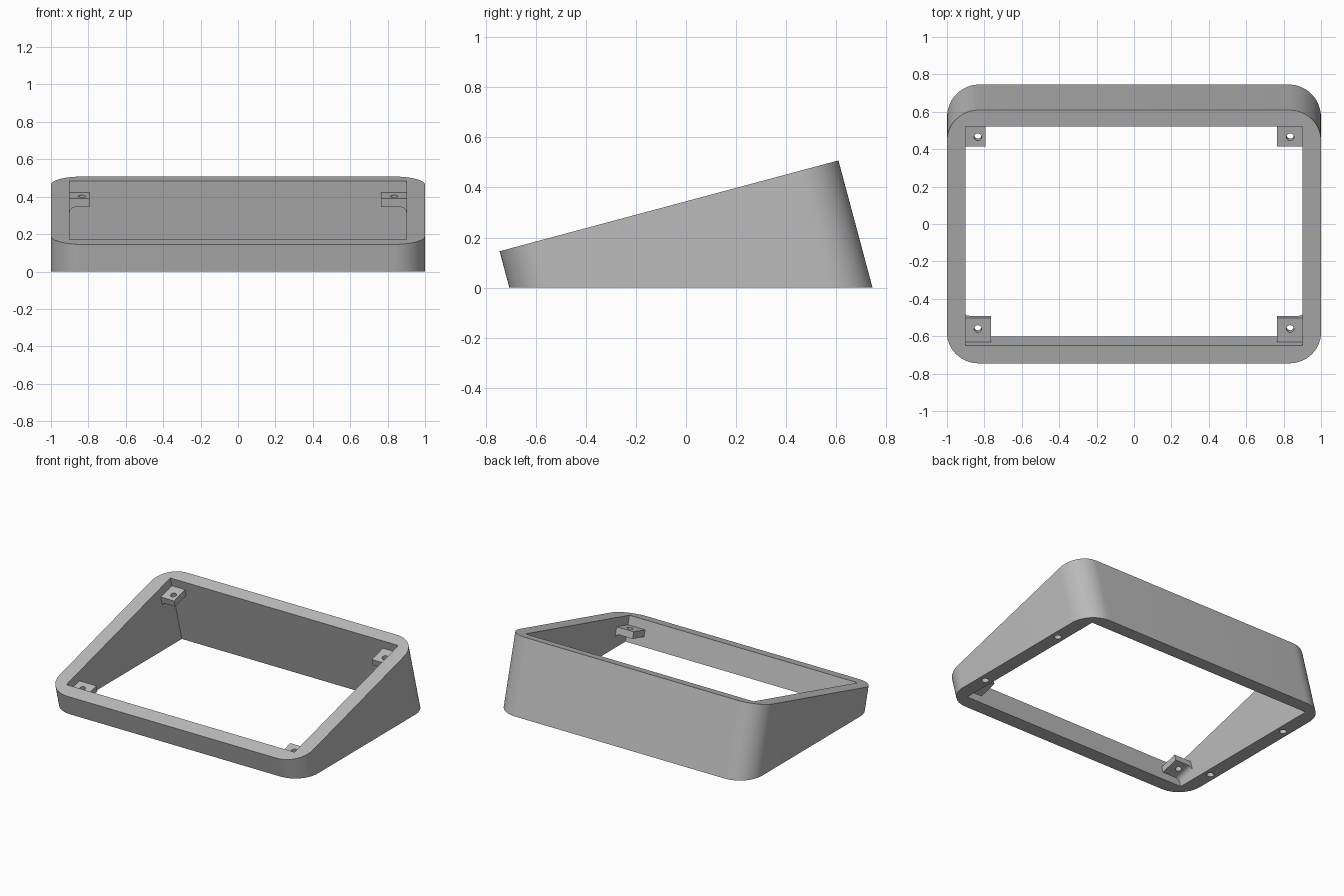
import bpy, bmesh
from math import radians, sin, cos, pi
from mathutils import Matrix, Vector

cube = bpy.data.objects.get("Cube")
if cube:
    bpy.data.objects.remove(cube, do_unlink=True)

gray = bpy.data.materials.new("plain gray")
gray.use_nodes = True
gray.diffuse_color = (0.5, 0.5, 0.5, 1)
gray.node_tree.nodes["Principled BSDF"].inputs["Base Color"].default_value = (0.5, 0.5, 0.5, 1)

# Sloped frame: origin at the front top edge, local z square to the sloping top
SLOPE = Matrix.Translation((0, -0.745, 0.145)) @ Matrix.Rotation(radians(15), 4, 'X')
LENGTH, RADIUS, WALL = 1.402, 0.17, 0.1
BACK_WALL = 0.09
TAB_TOP, TAB_THICK, TAB_SIZE = -0.064, 0.047, 0.133


def prism(name, points, direction, matrix=Matrix(), floor=False):
    """Extrude a closed outline, optionally trimmed flat at the floor."""
    bm = bmesh.new()
    face = bm.faces.new([bm.verts.new(p) for p in points])
    ext = bmesh.ops.extrude_face_region(bm, geom=[face], use_keep_orig=True)
    moved = [g for g in ext["geom"] if isinstance(g, bmesh.types.BMVert)]
    bmesh.ops.translate(bm, verts=moved, vec=direction)
    bm.transform(matrix)
    if floor:
        cut = bmesh.ops.bisect_plane(bm, geom=bm.verts[:] + bm.edges[:] + bm.faces[:],
                                     plane_co=(0, 0, 0), plane_no=(0, 0, -1), clear_outer=True)
        rim = [g for g in cut["geom_cut"] if isinstance(g, bmesh.types.BMEdge)]
        bmesh.ops.holes_fill(bm, edges=rim)
    bmesh.ops.recalc_face_normals(bm, faces=bm.faces[:])
    mesh = bpy.data.meshes.new(name)
    bm.to_mesh(mesh)
    bm.free()
    mesh.materials.append(gray)
    obj = bpy.data.objects.new(name, mesh)
    bpy.context.collection.objects.link(obj)
    return obj


def pin(x, y, z, radius, depth, matrix=Matrix()):
    """Round cutter running down from z."""
    ring = [(x + radius * cos(a * pi / 12), y + radius * sin(a * pi / 12), z) for a in range(24)]
    return prism("hole_cutter", ring, (0, 0, -depth), matrix)


def cut(obj, cutters):
    for c in cutters:
        c.hide_render = True
        mod = obj.modifiers.new("cut", 'BOOLEAN')
        mod.operation, mod.solver, mod.object = 'DIFFERENCE', 'EXACT', c
    graph = bpy.context.evaluated_depsgraph_get()
    mesh = bpy.data.meshes.new_from_object(obj.evaluated_get(graph))
    obj.modifiers.clear()
    obj.data = mesh
    for c in cutters:
        bpy.data.objects.remove(c, do_unlink=True)


def smooth(obj):
    bpy.ops.object.select_all(action='DESELECT')
    obj.select_set(True)
    bpy.context.view_layer.objects.active = obj
    bpy.ops.object.shade_smooth_by_angle(angle=radians(30))


# Wedge-shaped rim with rounded outer corners
outline = []
for i, (sx, sy) in enumerate([(1, 1), (-1, 1), (-1, -1), (1, -1)]):
    cx, cy = sx * (1 - RADIUS), LENGTH / 2 + sy * (LENGTH / 2 - RADIUS)
    for k in range(17):
        a = (i + k / 16) * pi / 2
        outline.append((cx + RADIUS * cos(a), cy + RADIUS * sin(a), 0))
rim = prism("wedge_rim", outline, (0, 0, -1), SLOPE, floor=True)

# Square-cornered opening and blind screw holes under the side walls
x0, y0, y1 = 1 - WALL, WALL, LENGTH - BACK_WALL
opening = prism("opening_cutter", [(-x0, y0, 0.2), (x0, y0, 0.2), (x0, y1, 0.2), (-x0, y1, 0.2)],
                (0, 0, -1.5), SLOPE)
cut(rim, [opening] + [pin(sx * 0.95, sy * 0.365, 0.12, 0.024, 0.2)
                      for sx in (-1, 1) for sy in (-1, 1)])
smooth(rim)


# Corner mounting tabs with a small fillet under each, where it meets the side wall
def tab(name, side, start, end, width, hole_y):
    f, low, sunk = 0.03, TAB_TOP - TAB_THICK, -0.01
    prof = [(sunk, TAB_TOP), (width, TAB_TOP), (width, low)]
    prof += [(f - f * sin(a * pi / 12), low - f + f * cos(a * pi / 12)) for a in range(7)]
    prof.append((sunk, low - f))
    obj = prism(name, [(side * (x0 - u), start, w) for u, w in prof], (0, end - start, 0), SLOPE)
    cut(obj, [pin(side * 0.835, hole_y, 0, 0.02, 0.3, SLOPE)])
    smooth(obj)


for side, label in ((1, "left"), (-1, "right")):
    tab("front_tab_" + label, side, y0 - 0.01, y0 + TAB_SIZE, 0.135, 0.174)
    tab("back_tab_" + label, side, y1 - 0.128, y1 + 0.01, 0.135 if side > 0 else 0.105, 1.235)
